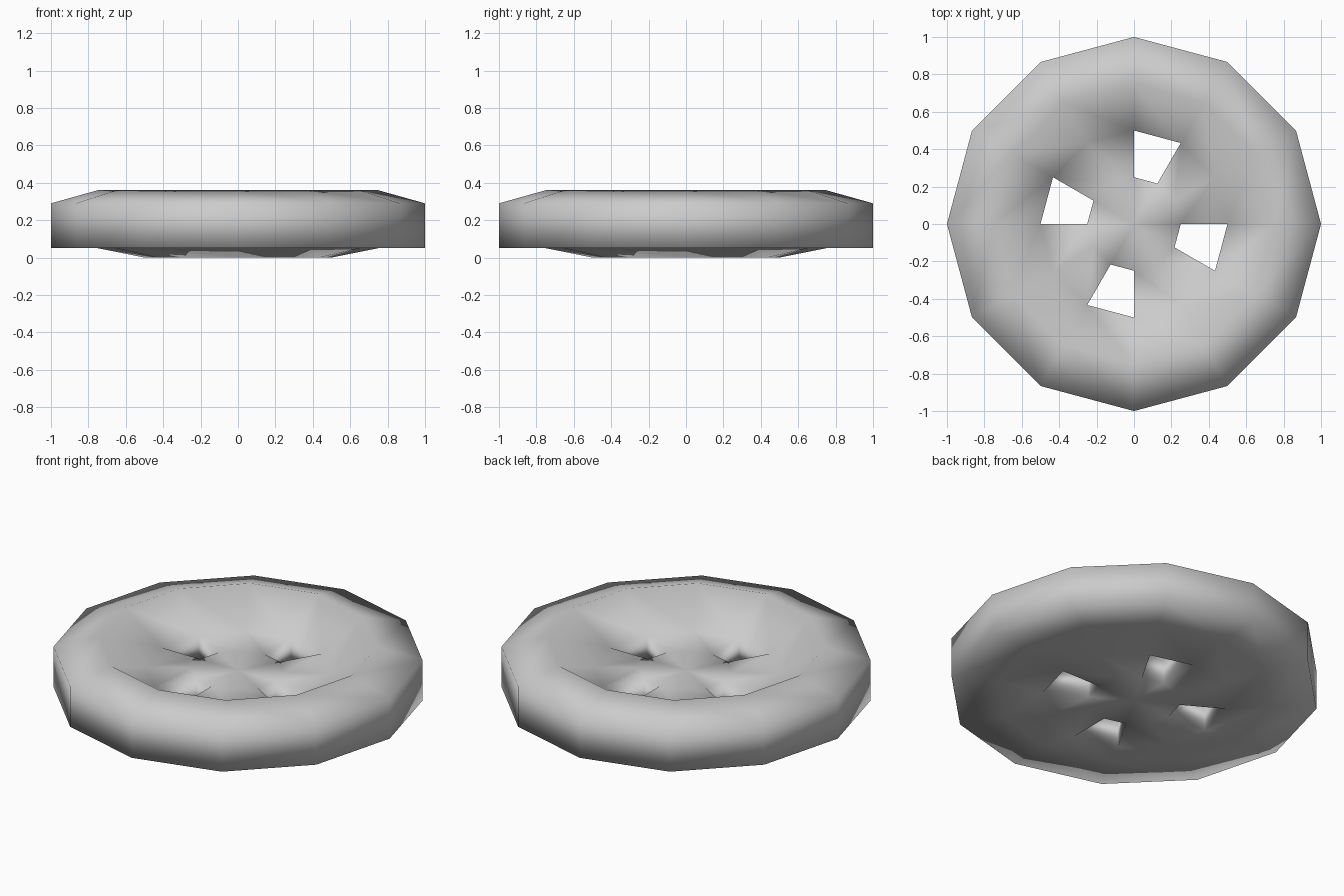
import bpy, bmesh
from math import sin, cos, radians

if "Cube" in bpy.data.objects:
    bpy.data.objects.remove(bpy.data.objects["Cube"])

SIDES = 12
HOLES = (2, 5, 8, 11)          # floor segments left open as thread holes

# cross-section from the top floor, over the rim, to the underside: (radius, z)
PROFILE = [(0.25, 0.19), (0.5, 0.19), (0.75, 0.36), (1.0, 0.29),
           (1.0, 0.05), (0.75, 0.05), (0.5, 0.0), (0.25, 0.0)]

bm = bmesh.new()
rings = [[bm.verts.new((r * cos(radians(30 * i)), r * sin(radians(30 * i)), z))
          for i in range(SIDES)] for r, z in PROFILE]
top_centre = bm.verts.new((0, 0, 0.19))
bottom_centre = bm.verts.new((0, 0, 0))
last = len(rings) - 1

for i in range(SIDES):
    j = (i + 1) % SIDES
    # centre fans
    bm.faces.new((top_centre, rings[0][i], rings[0][j]))
    bm.faces.new((bottom_centre, rings[last][j], rings[last][i]))
    # revolved skin, skipping the holes in the floor and underside
    for k in range(last):
        if i in HOLES and k in (0, last - 1):
            continue
        a, b = rings[k], rings[k + 1]
        bm.faces.new((a[i], b[i], b[j], a[j]))
    # walls joining each hole from floor to underside
    if i in HOLES:
        upper = [rings[0][i], rings[1][i], rings[1][j], rings[0][j]]
        lower = [rings[last][i], rings[last - 1][i], rings[last - 1][j], rings[last][j]]
        for n in range(4):
            m = (n + 1) % 4
            bm.faces.new((upper[n], upper[m], lower[m], lower[n]))

bmesh.ops.recalc_face_normals(bm, faces=bm.faces[:])
for f in bm.faces:
    f.smooth = True
mesh = bpy.data.meshes.new("button")
bm.to_mesh(mesh)
bm.free()
button = bpy.data.objects.new("button", mesh)
bpy.context.collection.objects.link(button)
